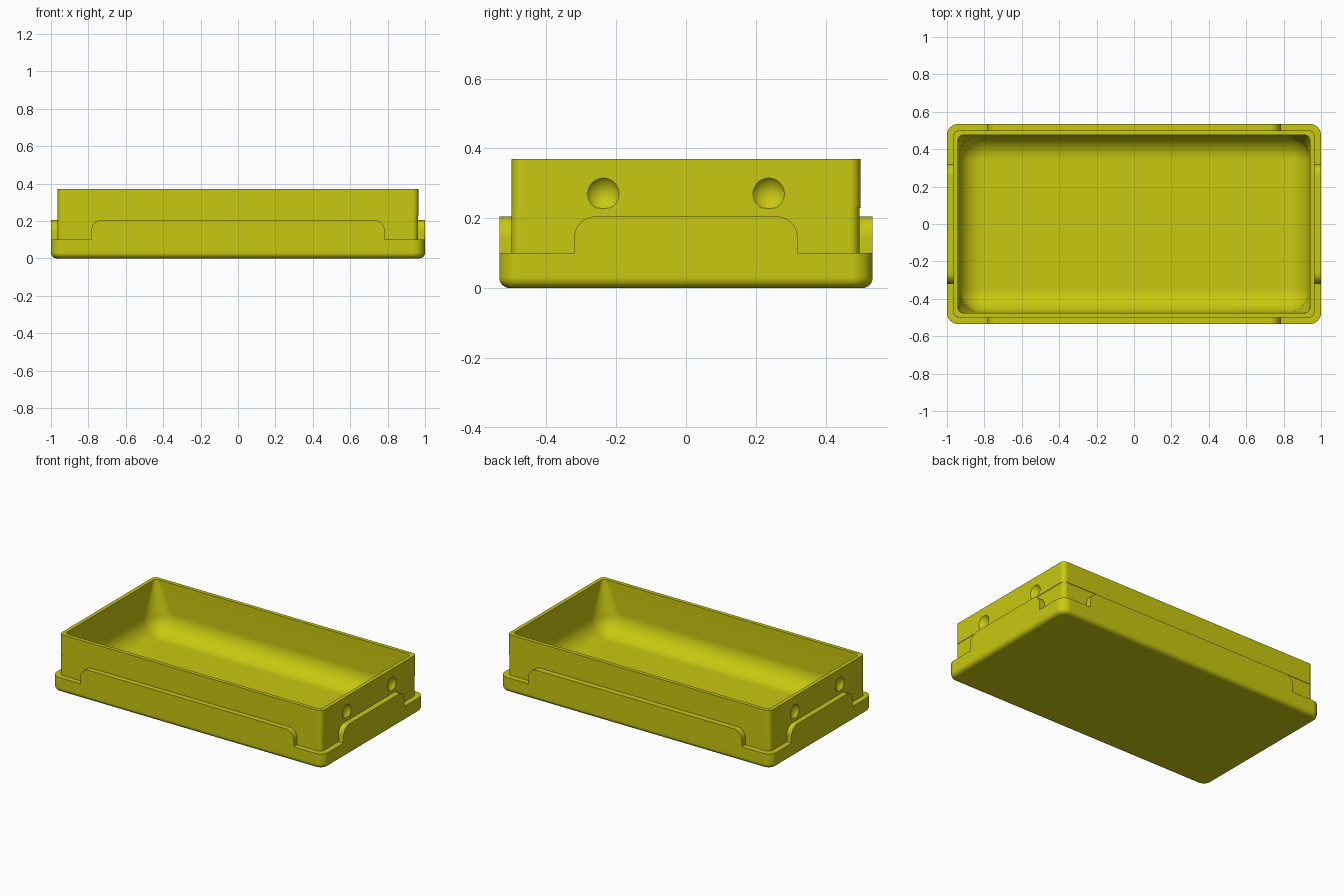
import bpy, bmesh
from math import pi, sin, cos

cube = bpy.data.objects.get("Cube")
if cube:
    bpy.data.objects.remove(cube)

HX, HY = 1.0, 0.535            # base half sizes
LEDGE, WALL = 0.035, 0.06      # insets of the wall's outer and inner faces
RIM, BASE_TOP, LIP_TOP, FLOOR = 0.37, 0.10, 0.205, 0.04
STEP = 0.0015
COVE = 0.13                    # fillet inside the tray
SEG = 10

yellow = bpy.data.materials.new("mustard yellow")
yellow.use_nodes = True
yellow.diffuse_color = (0.58, 0.58, 0.005, 1)
yellow.node_tree.nodes["Principled BSDF"].inputs["Base Color"].default_value = yellow.diffuse_color


def new_object(name, bm):
    bmesh.ops.recalc_face_normals(bm, faces=bm.faces)
    mesh = bpy.data.meshes.new(name)
    bm.to_mesh(mesh)
    bm.free()
    mesh.materials.append(yellow)
    ob = bpy.data.objects.new(name, mesh)
    bpy.context.collection.objects.link(ob)
    return ob


def ring(bm, z, inset, r, shift=0):
    """Rounded rectangle of vertices at height z."""
    verts = []
    for k, (sx, sy) in enumerate([(1, 1), (-1, 1), (-1, -1), (1, -1)]):
        for i in range(SEG + 1):
            a = (k + i / SEG) * pi / 2
            verts.append(bm.verts.new((sx * (HX - inset - r) + r * cos(a) + shift,
                                       sy * (HY - inset - r) + r * sin(a) + shift, z)))
    return verts


# Tray body: rings from underside, up the outside, over the rim, down to the floor
rings = []
for i in range(7):
    a = i / 6 * pi / 2
    inset = 0.03 * (1 - sin(a))
    rings.append((0.03 * (1 - cos(a)), inset, 0.06 - inset))
rings += [(BASE_TOP, 0, 0.06),
          (BASE_TOP, LEDGE + STEP, 0.028, -STEP), (0.23, LEDGE + STEP, 0.028, -STEP),
          (0.23, LEDGE, 0.03), (RIM, LEDGE, 0.03), (RIM, WALL, 0.025)]
for i in range(SEG + 1):
    a = i / SEG * pi / 2
    inset = COVE * (1 - cos(a))
    rings.append((FLOOR + COVE * (1 - sin(a)), WALL + inset, max(COVE - inset, 0.003)))

bm = bmesh.new()
loops = [ring(bm, *r) for r in rings]
for low, high in zip(loops, loops[1:]):
    for i in range(len(low)):
        j = (i + 1) % len(low)
        bm.faces.new((low[i], low[j], high[j], high[i]))
bm.faces.new(loops[0])
bm.faces.new(loops[-1])
tray = new_object("tray", bm)


def lip(name, half, place):
    """Raised tab with rounded top corners, extruded across the ledge."""
    r = 0.06
    prof = [(half, BASE_TOP - 0.03)]
    prof += [(half - r + r * cos(i / 8 * pi / 2), LIP_TOP - r + r * sin(i / 8 * pi / 2)) for i in range(9)]
    prof += [(-u, z) for u, z in reversed(prof)]
    bm = bmesh.new()
    near, far = ([bm.verts.new(place(u, d, z)) for u, z in prof] for d in (0, LEDGE + 0.01))
    bm.faces.new(near)
    bm.faces.new(far)
    for i in range(len(prof)):
        j = (i + 1) % len(prof)
        bm.faces.new((near[i], near[j], far[j], far[i]))
    return new_object(name, bm)


def combine(tool, operation):
    mod = tray.modifiers.new(tool.name, 'BOOLEAN')
    mod.operation, mod.object, mod.solver = operation, tool, 'EXACT'
    bpy.context.view_layer.objects.active = tray
    bpy.ops.object.modifier_apply(modifier=mod.name)
    bpy.data.objects.remove(tool)


# Lips on all four sides
for s in (-1, 1):
    combine(lip("long_lip", 0.785, lambda u, d, z: (u, s * (HY - d), z)), 'UNION')
    combine(lip("short_lip", 0.32, lambda u, d, z: (s * (HX - d), u, z)), 'UNION')

# Round dimples in both end walls
ball, depth = 0.057, 0.022
for sx in (-1, 1):
    for sy in (-1, 1):
        bm = bmesh.new()
        bmesh.ops.create_uvsphere(bm, u_segments=48, v_segments=32, radius=ball)
        bmesh.ops.translate(bm, verts=bm.verts,
                            vec=(sx * (HX - LEDGE + ball - depth), sy * 0.237, 0.27))
        combine(new_object("dimple_cutter", bm), 'DIFFERENCE')

# Smooth fillets with flat walls
bpy.ops.object.select_all(action='DESELECT')
tray.select_set(True)
bpy.context.view_layer.objects.active = tray
bpy.ops.object.shade_smooth_by_angle(angle=pi / 6)
weighted = tray.modifiers.new("flat walls", 'WEIGHTED_NORMAL')
weighted.keep_sharp = True
